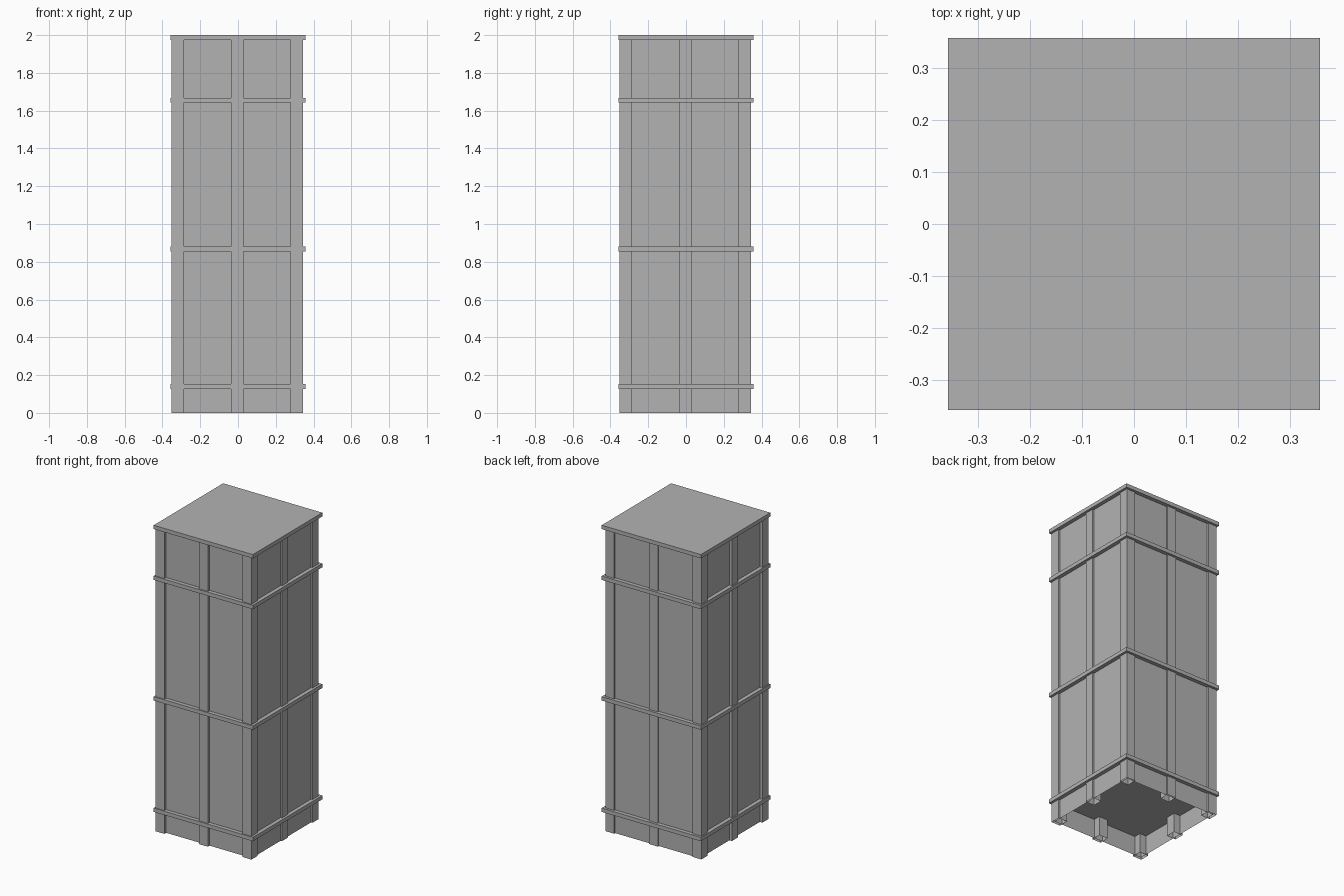
import bpy
import bmesh

# Remove the default cube
cube = bpy.data.objects.get("Cube")
if cube:
    bpy.data.objects.remove(cube, do_unlink=True)

# Single plain grey
grey = bpy.data.materials.new("plain grey")
grey.use_nodes = True
colour = (0.45, 0.45, 0.45, 1)
grey.diffuse_color = colour
grey.node_tree.nodes["Principled BSDF"].inputs["Base Color"].default_value = colour


def box(name, x, y, z0, z1, width, open_bottom=False):
    """Square-section box, optionally an open-bottomed shell."""
    bm = bmesh.new()
    bmesh.ops.create_cube(bm, size=1)
    for v in bm.verts:
        v.co.x = x + v.co.x * width
        v.co.y = y + v.co.y * width
        v.co.z = z0 if v.co.z < 0 else z1
    if open_bottom:
        bm.normal_update()
        under = [f for f in bm.faces if f.normal.z < -0.5]
        bmesh.ops.delete(bm, geom=under, context="FACES_ONLY")
    mesh = bpy.data.meshes.new(name)
    bm.to_mesh(mesh)
    bm.free()
    mesh.materials.append(grey)
    obj = bpy.data.objects.new(name, mesh)
    bpy.context.collection.objects.link(obj)
    return obj


HEIGHT = 2.0
BAND_WIDTH = 0.717
BAND_THICK = 0.025

# Wall panels: a hollow body open at the bottom
box("wall_panels", 0, 0, 0, HEIGHT - 0.01, 0.666, True)

# Hollow square posts at the corners and the middle of each side
POST = 0.064
SHIFT = -0.004
SPACING = 0.315
names = {-1: ("right", "front"), 0: ("middle", "middle"), 1: ("left", "back")}
for i in (-1, 0, 1):
    for j in (-1, 0, 1):
        if i == 0 and j == 0:
            continue
        box(f"post_{names[j][1]}_{names[i][0]}",
            SHIFT + i * SPACING, SHIFT + j * SPACING,
            0, HEIGHT - 0.01, POST, True)

# Horizontal slabs that show as bands around the body, and the top cap
for name, base in (("lower_band", 0.127), ("middle_band", 0.855),
                   ("upper_band", 1.643), ("top_cap", HEIGHT - BAND_THICK)):
    box(name, 0, 0, base, base + BAND_THICK, BAND_WIDTH)
